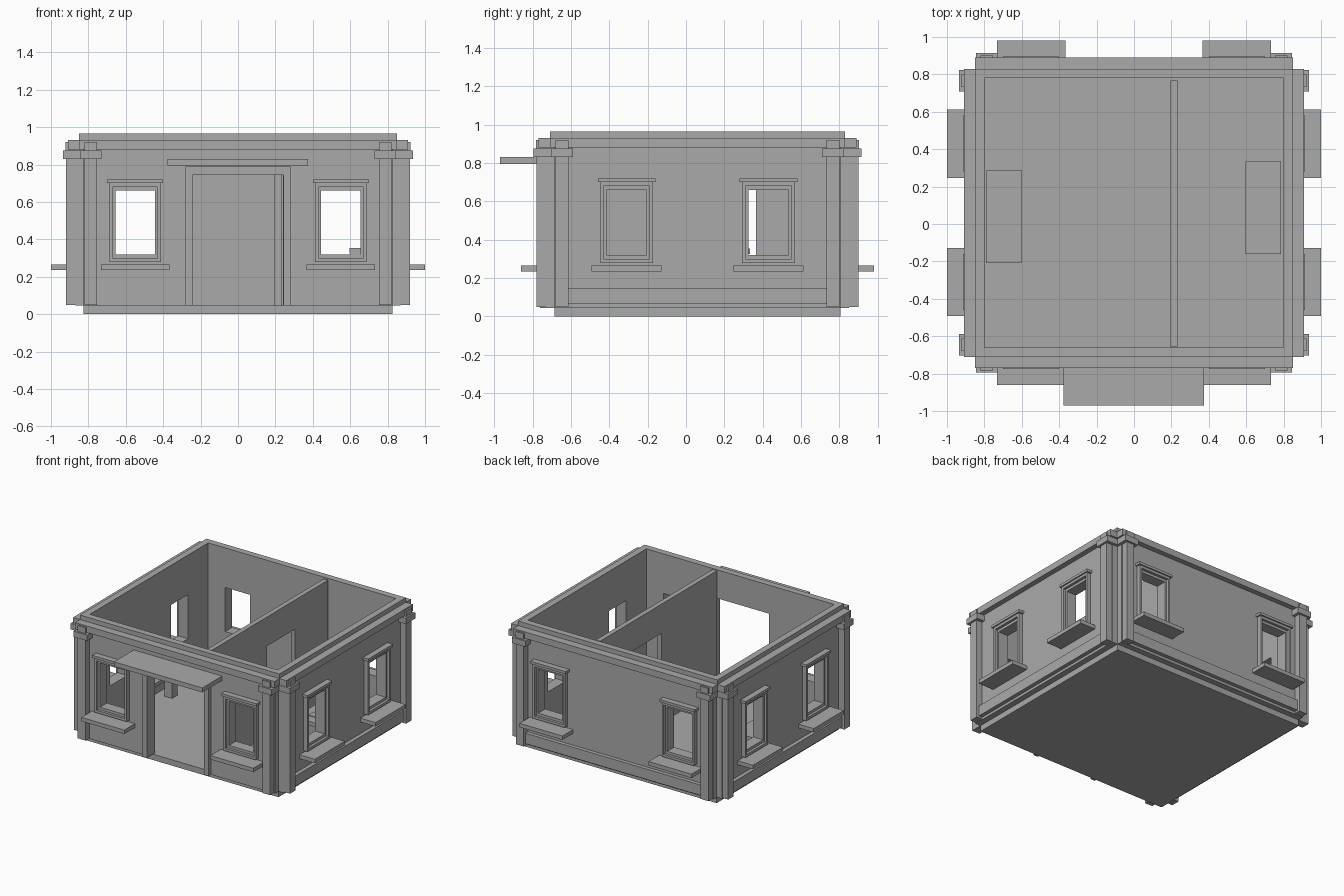
import bpy
import bmesh

cube = bpy.data.objects.get("Cube")
if cube:
    bpy.data.objects.remove(cube, do_unlink=True)

CY = 0.06        # centre of the house plan in y
DEEP = 0.08      # front and back faces sit this much closer to the centre

stone = bpy.data.materials.new("grey_stone")
stone.use_nodes = True
GREY = (0.4, 0.4, 0.4, 1.0)
stone.diffuse_color = GREY
stone.node_tree.nodes["Principled BSDF"].inputs["Base Color"].default_value = GREY


def prism(name, outline, z0, z1):
    """Extrude a plan outline between two heights."""
    bm = bmesh.new()
    base = bm.faces.new([bm.verts.new((x, y, z0)) for x, y in outline])
    top = bmesh.ops.extrude_face_region(bm, geom=[base])["geom"]
    for v in top:
        if isinstance(v, bmesh.types.BMVert):
            v.co.z = z1
    bmesh.ops.recalc_face_normals(bm, faces=bm.faces)
    mesh = bpy.data.meshes.new(name)
    bm.to_mesh(mesh)
    bm.free()
    mesh.materials.append(stone)
    obj = bpy.data.objects.new(name, mesh)
    bpy.context.collection.objects.link(obj)
    return obj


def box(name, x0, x1, y0, y1, z0, z1):
    return prism(name, [(x0, y0), (x1, y0), (x1, y1), (x0, y1)], z0, z1)


def plan_box(name, hx, z0, z1):
    """Rectangle centred on the house."""
    hy = hx - DEEP
    return box(name, -hx, hx, CY - hy, CY + hy, z0, z1)


def notched_plan(name, outer, inner, z0, z1):
    """Rectangle with a square notch taken from each corner."""
    a, b = outer, inner
    c, d = outer - DEEP, inner - DEEP
    pts = [(a, -d), (a, d), (b, d), (b, c), (-b, c), (-b, d),
           (-a, d), (-a, -d), (-b, -d), (-b, -c), (b, -c), (b, -d)]
    return prism(name, [(x, y + CY) for x, y in pts], z0, z1)


def wall_box(side, name, u0, u1, d0, d1, z0, z1):
    """Box on one wall: u runs along it, d is the distance outwards."""
    name = side + "_" + name
    if side in ("left", "right"):
        s = 1 if side == "left" else -1
        x0, x1 = sorted((s * d0, s * d1))
        return box(name, x0, x1, CY + u0, CY + u1, z0, z1)
    s = 1 if side == "back" else -1
    y0, y1 = sorted((CY + s * (d0 - DEEP), CY + s * (d1 - DEEP)))
    return box(name, u0, u1, y0, y1, z0, z1)


def cut(target, cutters):
    bpy.context.view_layer.objects.active = target
    for c in cutters:
        mod = target.modifiers.new("opening", "BOOLEAN")
        mod.operation, mod.solver, mod.object = "DIFFERENCE", "EXACT", c
        bpy.ops.object.modifier_apply(modifier=mod.name)


def ring(side, name, u, half_in, half_out, z_in, z_out, d):
    """Rectangular frame band around an opening."""
    (a0, a1), (b0, b1) = z_in, z_out
    wall_box(side, name + "_jamb_a", u - half_out, u - half_in, WALL, d, b0, b1)
    wall_box(side, name + "_jamb_b", u + half_in, u + half_out, WALL, d, b0, b1)
    wall_box(side, name + "_head", u - half_in, u + half_in, WALL, d, a1, b1)
    if a0 > b0:
        wall_box(side, name + "_foot", u - half_in, u + half_in, WALL, d, b0, a0)


WALL = 0.87
FLOOR = 0.045
SIDES = {"front": 0.55, "back": 0.55, "left": 0.37, "right": 0.37}

# Foundation and walls
plan_box("foundation", 0.825, 0, FLOOR)
walls = notched_plan("walls", WALL, 0.825, FLOOR, 0.88)
cornice = notched_plan("cornice", 0.91, 0.85, 0.88, 0.93)
parapet = plan_box("parapet", 0.85, 0.93, 0.965)

# Hollow interior and openings
cutters = [plan_box("room_cutter", 0.80, FLOOR - 0.02, 1.1)]
for part in (walls, cornice, parapet):
    cut(part, cutters)
for side, off in SIDES.items():
    for u in (-off, off):
        cutters.append(wall_box(side, "window_cutter", u - 0.105, u + 0.105,
                                0.7, 1.0, 0.32, 0.66))
cutters.append(wall_box("front", "door_cutter", -0.245, 0.24, 0.7, 1.0, FLOOR - 0.02, 0.745))
cut(walls, cutters[1:])
for c in cutters:
    bpy.data.objects.remove(c, do_unlink=True)

# Windows: stepped frames, crown and sill
for side, off in SIDES.items():
    for u in (-off, off):
        ring(side, "window_inner_frame", u, 0.105, 0.12, (0.32, 0.66), (0.30, 0.68), 0.885)
        ring(side, "window_outer_frame", u, 0.12, 0.137, (0.30, 0.68), (0.28, 0.70), 0.905)
        wall_box(side, "window_crown", u - 0.15, u + 0.15, WALL, 0.915, 0.70, 0.72)
        wall_box(side, "window_sill", u - 0.183, u + 0.183, WALL - 0.01, 1.0, 0.235, 0.265)

# Corner pilasters with capitals
for side in SIDES:
    end = 0.82 if side in ("front", "back") else 0.74
    for s in (-1, 1):
        def pilaster(name, grow, d, z0, z1):
            u0, u1 = sorted((s * (end - 0.067 - grow), s * (end + grow)))
            wall_box(side, name, u0, u1, 0.825, d, z0, z1)
        pilaster("pilaster", 0, 0.92, 0.05, 0.83)
        pilaster("capital", 0.024, 0.935, 0.83, 0.875)
        pilaster("capital_block", 0, 0.922, 0.875, 0.92)
    # Plinth strip between pilasters
    if side != "front":
        wall_box(side, "plinth", 0.067 - end, end - 0.067, WALL, 0.9, 0.065, 0.145)

# Entrance trim and canopy
ring("front", "door_frame", 0, 0.242, 0.28, (FLOOR, 0.745), (FLOOR, 0.79), 0.90)
wall_box("front", "canopy", -0.378, 0.375, WALL - 0.01, 1.11, 0.795, 0.83)

# Partition with a doorway
px0, px1 = 0.195, 0.232
box("partition_front", px0, px1, -0.655, 0.02, FLOOR, 0.96)
box("partition_back", px0, px1, 0.365, 0.767, FLOOR, 0.96)
box("partition_lintel", px0, px1, 0.02, 0.365, 0.735, 0.96)

# Furniture
box("table_top", 0.595, 0.787, -0.16, 0.333, 0.325, 0.355)
for y in (-0.053, 0.225):
    box("table_leg", 0.657, 0.72, y - 0.032, y + 0.032, FLOOR, 0.36)
box("bench_seat", -0.79, -0.60, -0.207, 0.285, 0.26, 0.29)
for y in (-0.1, 0.178):
    box("bench_leg", -0.727, -0.663, y - 0.032, y + 0.032, FLOOR, 0.26)
